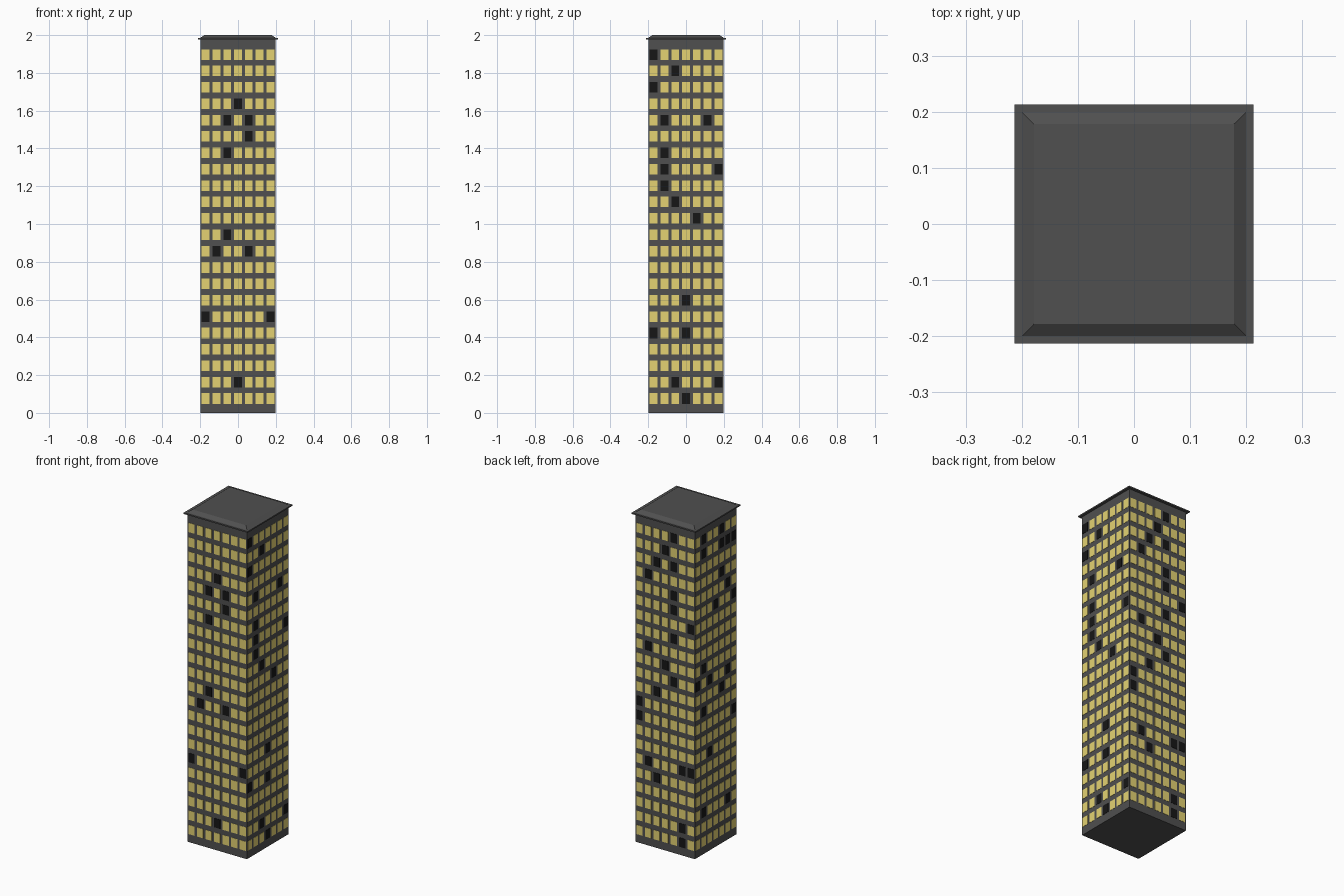
import bpy, bmesh, math
from mathutils import Matrix, Vector

if "Cube" in bpy.data.objects:
    bpy.data.objects.remove(bpy.data.objects["Cube"])

COLS, ROWS = 7, 22
HALF = 0.198                 # half width of the body
DX, DZ = 0.057, 0.0867       # window spacing
W, H = 0.042, 0.056          # window size
TOP_Z = 1.897                # centre of the top window row


def material(name, color):
    m = bpy.data.materials.new(name)
    m.diffuse_color = (*color, 1)
    m.use_nodes = True
    m.node_tree.nodes["Principled BSDF"].inputs["Base Color"].default_value = m.diffuse_color
    return m


wall = material("wall_grey", (0.08, 0.08, 0.08))
lit = material("lit_yellow", (0.78, 0.65, 0.17))
unlit = material("unlit_black", (0.008, 0.008, 0.008))


def finish(bm, name, mat):
    bmesh.ops.recalc_face_normals(bm, faces=bm.faces)
    me = bpy.data.meshes.new(name)
    bm.to_mesh(me)
    bm.free()
    me.materials.append(mat)
    ob = bpy.data.objects.new(name, me)
    bpy.context.collection.objects.link(ob)
    return ob


def square_stack(name, rings, mat):
    """Closed solid through square rings given as (half width, z)."""
    bm = bmesh.new()
    loops = [[bm.verts.new((sx * h, sy * h, z))
              for sx, sy in ((-1, -1), (1, -1), (1, 1), (-1, 1))] for h, z in rings]
    for a, b in zip(loops, loops[1:]):
        for i in range(4):
            j = (i + 1) % 4
            bm.faces.new((a[i], a[j], b[j], b[i]))
    bm.faces.new(loops[0][::-1])
    bm.faces.new(loops[-1])
    return finish(bm, name, mat)


# Body, and roof slab with sloped cap
square_stack("tower_body", [(HALF, 0), (HALF, 1.98)], wall)
square_stack("roof_cap", [(0.213, 1.977), (0.213, 1.985), (0.2, 1.985), (0.178, 2.0)], wall)

# Unlit windows per side: {row from top: columns from left, seen from outside}
dark = {
    "front": {3: [3], 4: [2, 4], 5: [4], 6: [2], 11: [2], 12: [1, 4], 16: [0, 6], 20: [3]},
    "right": {0: [0], 1: [2], 2: [0], 4: [1, 5], 6: [1], 7: [1, 6], 8: [1], 9: [2],
              10: [4], 15: [3], 17: [0, 3], 20: [2, 6], 21: [3]},
    "back": {0: [4], 1: [3], 2: [2, 4], 3: [1], 4: [4], 5: [4], 6: [6], 7: [4], 8: [1],
             9: [3], 10: [4], 11: [2], 12: [0], 13: [0], 16: [1, 5, 6], 17: [2],
             20: [5], 21: [5]},
    "left": {0: [1, 4], 1: [1, 4, 5, 6], 3: [4], 4: [5], 5: [3, 6], 9: [1], 10: [0, 2, 5],
             11: [4], 12: [1], 13: [6], 15: [2], 19: [1, 5]},
}

# Window panes, sitting just proud of each wall
for k, (side, table) in enumerate(dark.items()):
    turn = Matrix.Rotation(k * math.pi / 2, 4, 'Z')
    meshes = {True: bmesh.new(), False: bmesh.new()}
    for r in range(ROWS):
        for c in range(COLS):
            pos = Vector(((c - (COLS - 1) / 2) * DX, -HALF, TOP_Z - r * DZ))
            bmesh.ops.create_cube(
                meshes[c in table.get(r, [])], size=1,
                matrix=turn @ Matrix.Translation(pos) @ Matrix.Diagonal((W, 0.003, H, 1)))
    finish(meshes[False], side + "_lit_windows", lit)
    finish(meshes[True], side + "_unlit_windows", unlit)
